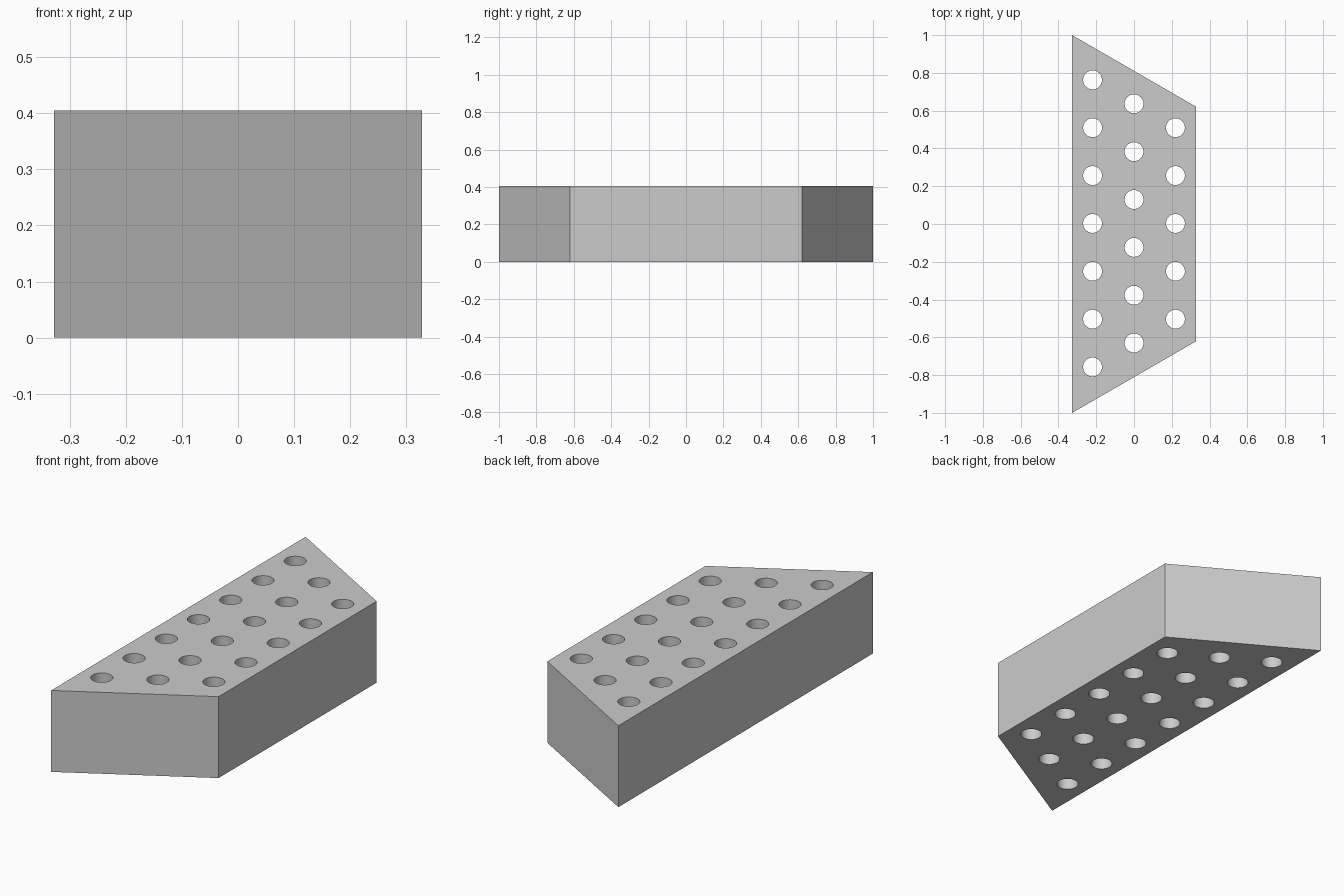
import bpy, bmesh
from math import tan, cos, radians
from mathutils import Matrix

if "Cube" in bpy.data.objects:
    bpy.data.objects.remove(bpy.data.objects["Cube"])

HALF_W, HEIGHT = 0.328, 0.405
LONG_Y = 1.0
SHORT_Y = LONG_Y - 2 * HALF_W * tan(radians(30))
HOLE_R, PITCH = 0.05, 0.2533
ROW = PITCH * cos(radians(30))


def to_object(name, bm):
    mesh = bpy.data.meshes.new(name)
    bmesh.ops.recalc_face_normals(bm, faces=bm.faces)
    bm.to_mesh(mesh)
    bm.free()
    obj = bpy.data.objects.new(name, mesh)
    bpy.context.collection.objects.link(obj)
    return obj


# Trapezoid block with 30 degree ends
bm = bmesh.new()
outline = [(-HALF_W, -LONG_Y), (HALF_W, -SHORT_Y), (HALF_W, SHORT_Y), (-HALF_W, LONG_Y)]
base = bm.faces.new([bm.verts.new((x, y, 0)) for x, y in outline])
top = bmesh.ops.extrude_face_region(bm, geom=[base])["geom"]
bmesh.ops.translate(bm, vec=(0, 0, HEIGHT),
                    verts=[g for g in top if isinstance(g, bmesh.types.BMVert)])
block = to_object("perforated_block", bm)

# Through-holes in staggered rows of 7, 6 and 5
bm = bmesh.new()
for row, count in enumerate((7, 6, 5)):
    for i in range(count):
        x = (row - 1) * ROW
        y = (i - (count - 1) / 2) * PITCH + 0.003
        bmesh.ops.create_cone(bm, cap_ends=True, segments=48, radius1=HOLE_R,
                              radius2=HOLE_R, depth=HEIGHT + 0.2,
                              matrix=Matrix.Translation((x, y, HEIGHT / 2)))
cutter = to_object("hole_cutter", bm)
cutter.hide_render = True

# Cut the holes and tidy up
mod = block.modifiers.new("holes", 'BOOLEAN')
mod.operation = 'DIFFERENCE'
mod.solver = 'EXACT'
mod.object = cutter
bpy.context.view_layer.objects.active = block
block.select_set(True)
bpy.ops.object.modifier_apply(modifier=mod.name)
bpy.data.objects.remove(cutter, do_unlink=True)
bpy.ops.object.shade_smooth_by_angle(angle=radians(30))
